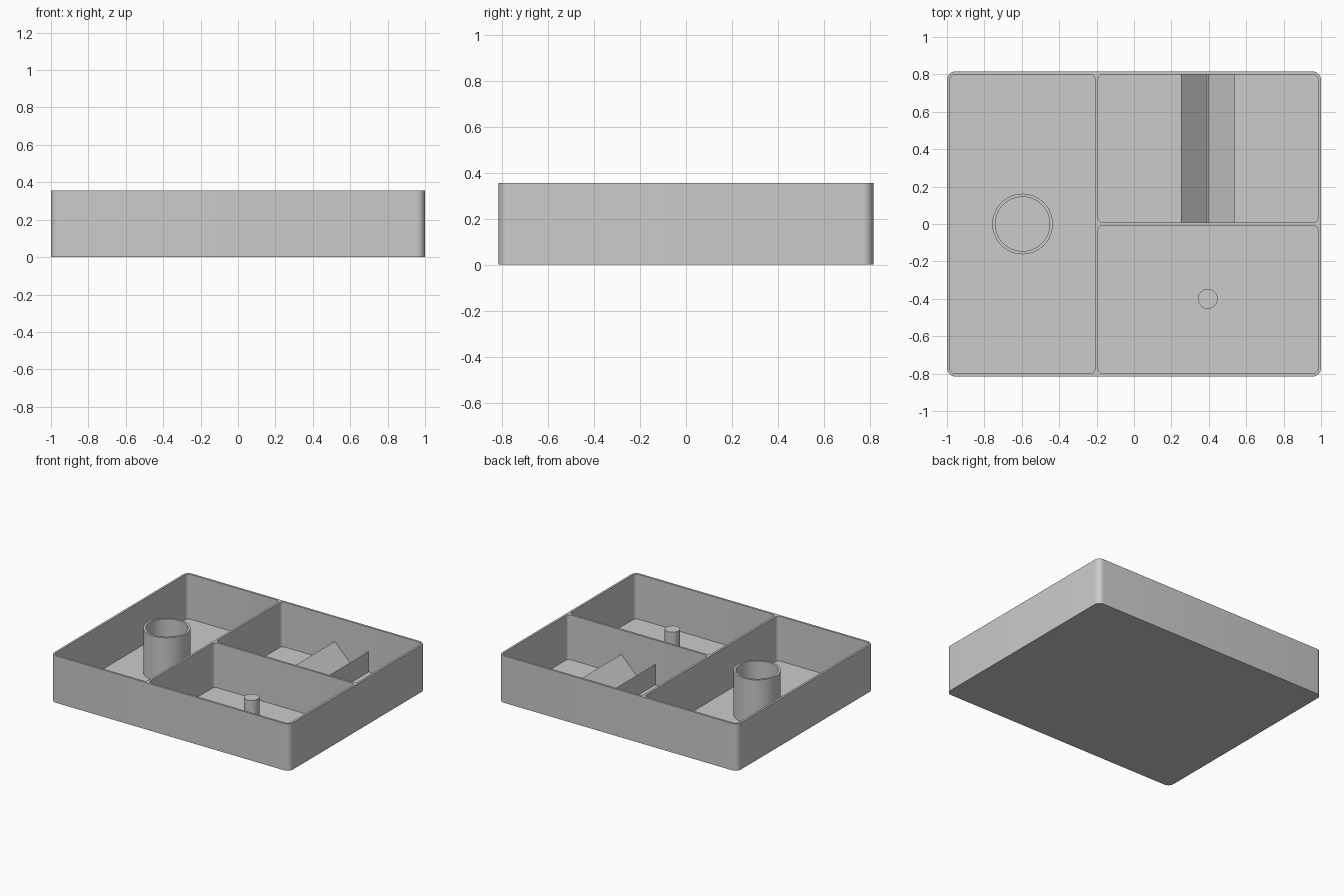
import bpy, bmesh
from math import sin, cos, pi

cube = bpy.data.objects.get("Cube")
if cube:
    bpy.data.objects.remove(cube, do_unlink=True)

HALF_Y, HEIGHT, WALL = 0.815, 0.355, 0.016
DIVIDER_X = -0.2

grey = bpy.data.materials.new("plain_grey")
grey.use_nodes = True
grey.diffuse_color = (0.6, 0.6, 0.6, 1)
grey.node_tree.nodes["Principled BSDF"].inputs["Base Color"].default_value = grey.diffuse_color


def rounded_rect(x0, x1, y0, y1, r, steps=8):
    """Counter-clockwise outline with rounded corners."""
    centres = [(x1 - r, y1 - r), (x0 + r, y1 - r), (x0 + r, y0 + r), (x1 - r, y0 + r)]
    points = []
    for quarter, (cx, cy) in enumerate(centres):
        for i in range(steps + 1):
            a = (quarter + i / steps) * pi / 2
            points.append((cx + r * cos(a), cy + r * sin(a)))
    return points


def circle(cx, cy, r, sides=64):
    return [(cx + r * cos(2 * pi * i / sides), cy + r * sin(2 * pi * i / sides)) for i in range(sides)]


def prism(name, points, depth):
    """Extrude a closed loop of 3D points along a depth vector."""
    bm = bmesh.new()
    face = bm.faces.new([bm.verts.new(p) for p in points])
    top = bmesh.ops.extrude_face_region(bm, geom=[face], use_keep_orig=True)["geom"]
    bmesh.ops.translate(bm, vec=depth, verts=[g for g in top if isinstance(g, bmesh.types.BMVert)])
    bmesh.ops.recalc_face_normals(bm, faces=bm.faces)
    mesh = bpy.data.meshes.new(name)
    bm.to_mesh(mesh)
    bm.free()
    mesh.materials.append(grey)
    obj = bpy.data.objects.new(name, mesh)
    bpy.context.collection.objects.link(obj)
    return obj


def upright(name, outline, z0, z1):
    return prism(name, [(x, y, z0) for x, y in outline], (0, 0, z1 - z0))


def cut(body, cutters):
    """Subtract the cutters from the body, then remove them."""
    for c in cutters:
        c.hide_render = True
        mod = body.modifiers.new("cut", 'BOOLEAN')
        mod.operation, mod.solver, mod.object = 'DIFFERENCE', 'EXACT', c
    bpy.context.view_layer.update()
    graph = bpy.context.evaluated_depsgraph_get()
    body.data = bpy.data.meshes.new_from_object(body.evaluated_get(graph))
    body.modifiers.clear()
    for c in cutters:
        bpy.data.objects.remove(c, do_unlink=True)


def smooth(obj):
    bpy.ops.object.select_all(action='DESELECT')
    obj.select_set(True)
    bpy.context.view_layer.objects.active = obj
    bpy.ops.object.shade_smooth_by_angle()


# Tray with three pockets
half = WALL / 2
in_x, in_y = 1 - WALL, HALF_Y - WALL
pockets = [
    (-in_x, DIVIDER_X - half, -in_y, in_y),
    (DIVIDER_X + half, in_x, half, in_y),
    (DIVIDER_X + half, in_x, -in_y, -half),
]
tray = upright("tray", rounded_rect(-1, 1, -HALF_Y, HALF_Y, 0.045), 0, HEIGHT)
cut(tray, [upright("pocket_cutter", rounded_rect(*p, 0.027), WALL, HEIGHT + 0.1) for p in pockets])

# Open tube in the long pocket
tube = upright("tube_holder", circle(-0.596, 0, 0.162), WALL, HEIGHT - 0.003)
cut(tube, [upright("tube_cutter", circle(-0.596, 0, 0.145), 0, HEIGHT + 0.1)])

# Peg in the front pocket
peg = upright("peg", circle(0.394, -0.4, 0.053, 48), WALL, 0.245)

# Block with a V-shaped groove across the back pocket
mid, reach, top, low, flat = 0.394, 0.142, 0.171, 0.033, 0.005
profile = [(-reach, WALL), (reach, WALL), (reach, top), (flat, low), (-flat, low), (-reach, top)]
prism("v_groove_block", [(mid + x, half, z) for x, z in profile], (0, in_y - half, 0))

for obj in (tray, tube, peg):
    smooth(obj)
